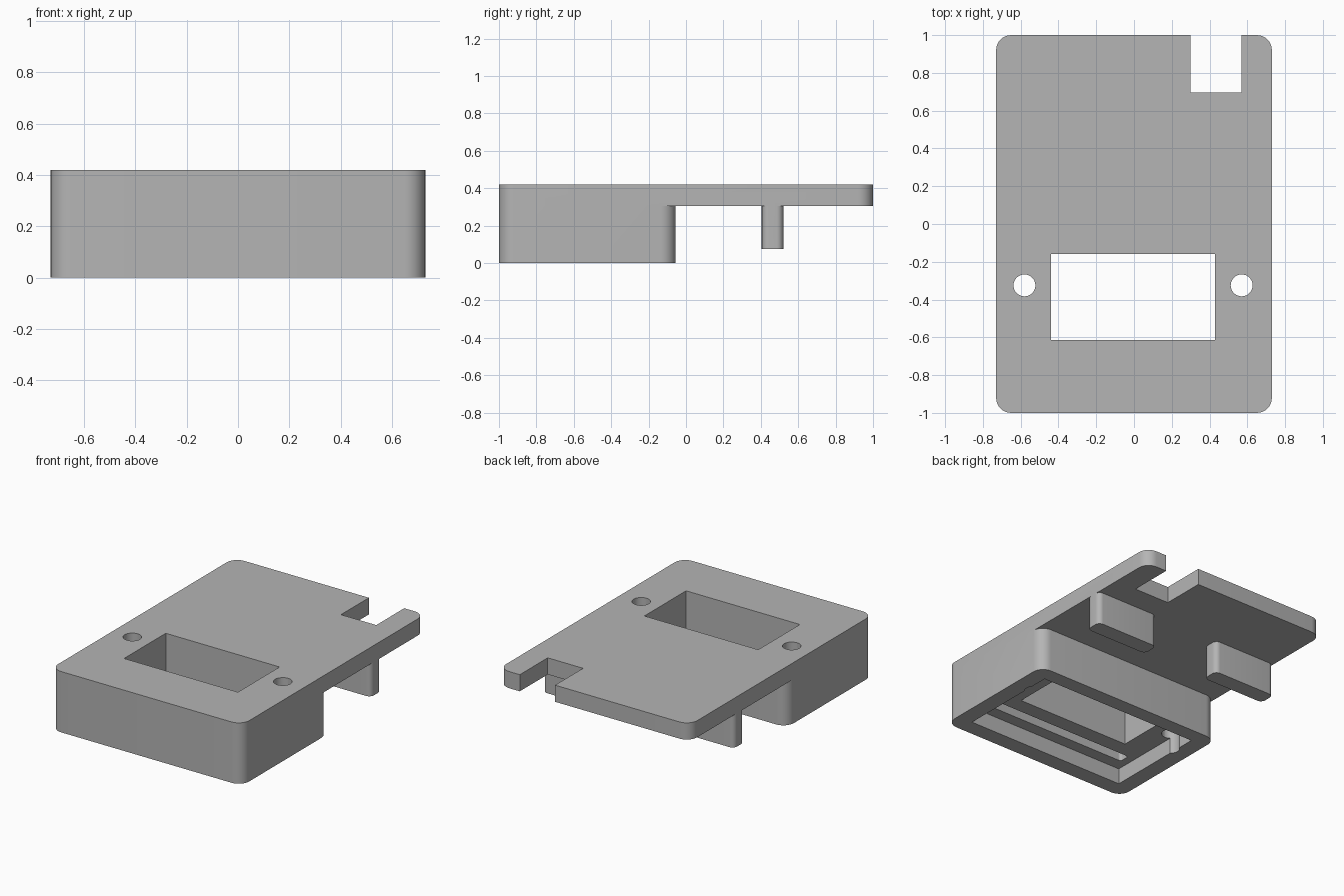
import bpy, bmesh, math

if "Cube" in bpy.data.objects:
    bpy.data.objects.remove(bpy.data.objects["Cube"])

grey = bpy.data.materials.new("plain grey")
grey.use_nodes = True
colour = (0.46, 0.46, 0.46, 1)
grey.diffuse_color = colour
grey.node_tree.nodes["Principled BSDF"].inputs["Base Color"].default_value = colour

HALF_W, TOP, PLATE_Z, WALL = 0.73, 0.42, 0.305, 0.115
BLOCK_BACK = -0.055
SHELF_Z = 0.11


def prism(name, x, y, z, radius=0.0, steps=8):
    """Upright box with optionally rounded vertical edges."""
    points = []
    corners = [(x[1], y[1], 1, 1), (x[0], y[1], -1, 1),
               (x[0], y[0], -1, -1), (x[1], y[0], 1, -1)]
    for quarter, (cx, cy, sx, sy) in enumerate(corners):
        if not radius:
            points.append((cx, cy))
            continue
        for i in range(steps + 1):
            a = (quarter + i / steps) * math.pi / 2
            points.append((cx - sx * radius + radius * math.cos(a),
                           cy - sy * radius + radius * math.sin(a)))
    bm = bmesh.new()
    base = bm.faces.new([bm.verts.new((px, py, z[0])) for px, py in points])
    top = bmesh.ops.extrude_face_region(bm, geom=[base])["geom"]
    bmesh.ops.translate(bm, vec=(0, 0, z[1] - z[0]),
                        verts=[v for v in top if isinstance(v, bmesh.types.BMVert)])
    bmesh.ops.recalc_face_normals(bm, faces=bm.faces)
    mesh = bpy.data.meshes.new(name)
    bm.to_mesh(mesh)
    bm.free()
    obj = bpy.data.objects.new(name, mesh)
    bpy.context.collection.objects.link(obj)
    mesh.materials.append(grey)
    return obj


def combine(target, other, operation):
    """Apply a boolean and discard the helper."""
    mod = target.modifiers.new(operation.lower(), 'BOOLEAN')
    mod.operation, mod.solver, mod.object = operation, 'EXACT', other
    bpy.context.view_layer.objects.active = target
    bpy.ops.object.modifier_apply(modifier=mod.name)
    bpy.data.objects.remove(other)


# Top plate with the deep housing block under its front half
case = prism("mounting_case", (-HALF_W, HALF_W), (-1, 1), (PLATE_Z, TOP), 0.08)
block = prism("housing_block", (-HALF_W, HALF_W), (-1, BLOCK_BACK), (0, 0.36), 0.08)
combine(case, block, 'UNION')

# Two support tabs, flush with the sides
for side in (-1, 1):
    span = sorted((side * 0.25, side * HALF_W))
    tab = prism("support_tab", span, (0.405, 0.52), (0.075, 0.36), 0.035)
    combine(case, tab, 'UNION')

# Shallow recess in the underside, and a narrow slot in its floor
inner = HALF_W - WALL
recess = prism("recess_cutter", (-inner, inner), (WALL - 1, -0.16), (-0.1, SHELF_Z))
combine(case, recess, 'DIFFERENCE')
slot = prism("slot_cutter", (-0.56, 0.56), (-0.8, -0.725), (0.05, PLATE_Z), 0.02)
combine(case, slot, 'DIFFERENCE')

# Window through the whole depth
window = prism("window_cutter", (-0.44, 0.43), (-0.615, -0.16), (-0.1, 0.6))
combine(case, window, 'DIFFERENCE')

# Screw holes
for x in (-0.58, 0.57):
    r = 0.058
    hole = prism("screw_cutter", (x - r, x + r), (-0.325 - r, -0.325 + r),
                 (-0.1, 0.6), r * 0.999)
    combine(case, hole, 'DIFFERENCE')

# Cable notch in the back edge
notch = prism("notch_cutter", (0.3, 0.57), (0.695, 1.2), (0.1, 0.6))
combine(case, notch, 'DIFFERENCE')

# Smooth rounded edges, keep the rest crisp
bpy.ops.object.select_all(action='DESELECT')
case.select_set(True)
bpy.context.view_layer.objects.active = case
bpy.ops.object.shade_smooth_by_angle(angle=math.radians(30))
